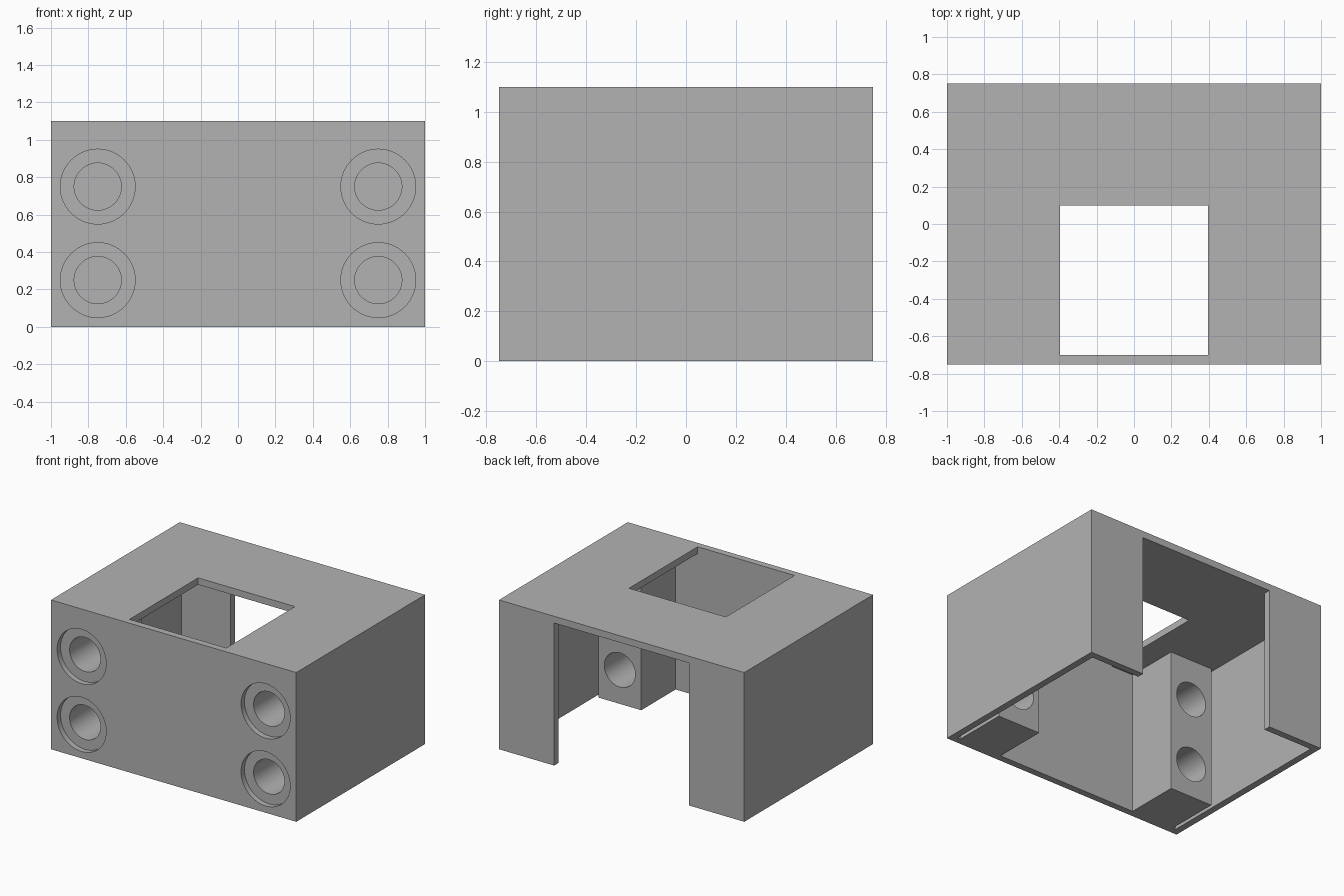
import bpy
import math

cube = bpy.data.objects.get("Cube")
if cube:
    bpy.data.objects.remove(cube, do_unlink=True)

WALL = 0.05
HALF_X, HALF_Y, HEIGHT = 1.0, 0.75, 1.1
IN_X, IN_Y, CEILING = HALF_X - WALL, HALF_Y - WALL, HEIGHT - WALL

grey = bpy.data.materials.new("plain grey")
grey.use_nodes = True
colour = (0.45, 0.45, 0.45, 1)
grey.diffuse_color = colour
grey.node_tree.nodes["Principled BSDF"].inputs["Base Color"].default_value = colour


def box(name, low, high):
    """Box between two opposite corners."""
    centre = [(a + b) / 2 for a, b in zip(low, high)]
    bpy.ops.mesh.primitive_cube_add(size=1, location=centre)
    obj = bpy.context.object
    obj.name = name
    obj.scale = [b - a for a, b in zip(low, high)]
    bpy.ops.object.transform_apply(location=True, rotation=False, scale=True)
    obj.data.materials.append(grey)
    return obj


def bore(name, radius, x, z, y_start, y_end):
    """Cylinder lying along y."""
    bpy.ops.mesh.primitive_cylinder_add(
        vertices=64, radius=radius, depth=y_end - y_start,
        location=(x, (y_start + y_end) / 2, z), rotation=(math.pi / 2, 0, 0))
    obj = bpy.context.object
    obj.name = name
    bpy.ops.object.transform_apply(location=True, rotation=True, scale=True)
    obj.data.materials.append(grey)
    return obj


def combine(target, tool, operation):
    """Apply a boolean and remove the tool object."""
    tool.hide_render = True
    mod = target.modifiers.new(operation.lower(), 'BOOLEAN')
    mod.operation = operation
    mod.solver = 'EXACT'
    mod.object = tool
    bpy.context.view_layer.objects.active = target
    bpy.ops.object.modifier_apply(modifier=mod.name)
    bpy.data.objects.remove(tool, do_unlink=True)


# Hollow housing, open underneath
housing = box("housing", (-HALF_X, -HALF_Y, 0), (HALF_X, HALF_Y, HEIGHT))
combine(housing, box("cavity", (-IN_X, -IN_Y, -0.1), (IN_X, IN_Y, CEILING)), 'DIFFERENCE')

# Doorway through the back wall
combine(housing, box("back_opening", (-0.55, 0.5, -0.1), (0.55, 0.9, CEILING)), 'DIFFERENCE')

# Rectangular window in the roof
combine(housing, box("roof_opening", (-0.395, -IN_Y, 1), (0.395, 0.1, 1.2)), 'DIFFERENCE')

# Corner mounting blocks behind the front wall, a narrow slot off the side walls
for side in (-1, 1):
    x = side * 0.75
    block = box("mounting_block", (x - 0.175, -IN_Y - 0.005, 0), (x + 0.175, -0.3, CEILING + 0.02))
    combine(housing, block, 'UNION')

# Through holes with shallow counterbores
for x in (-0.75, 0.75):
    for z in (0.25, 0.75):
        combine(housing, bore("through_hole", 0.126, x, z, -0.9, -0.2), 'DIFFERENCE')
        combine(housing, bore("counterbore", 0.2, x, z, -0.9, -HALF_Y + 0.04), 'DIFFERENCE')

# Smooth bores, sharp edges
bpy.ops.object.select_all(action='DESELECT')
housing.select_set(True)
bpy.context.view_layer.objects.active = housing
bpy.ops.object.shade_smooth_by_angle(angle=math.radians(30))
